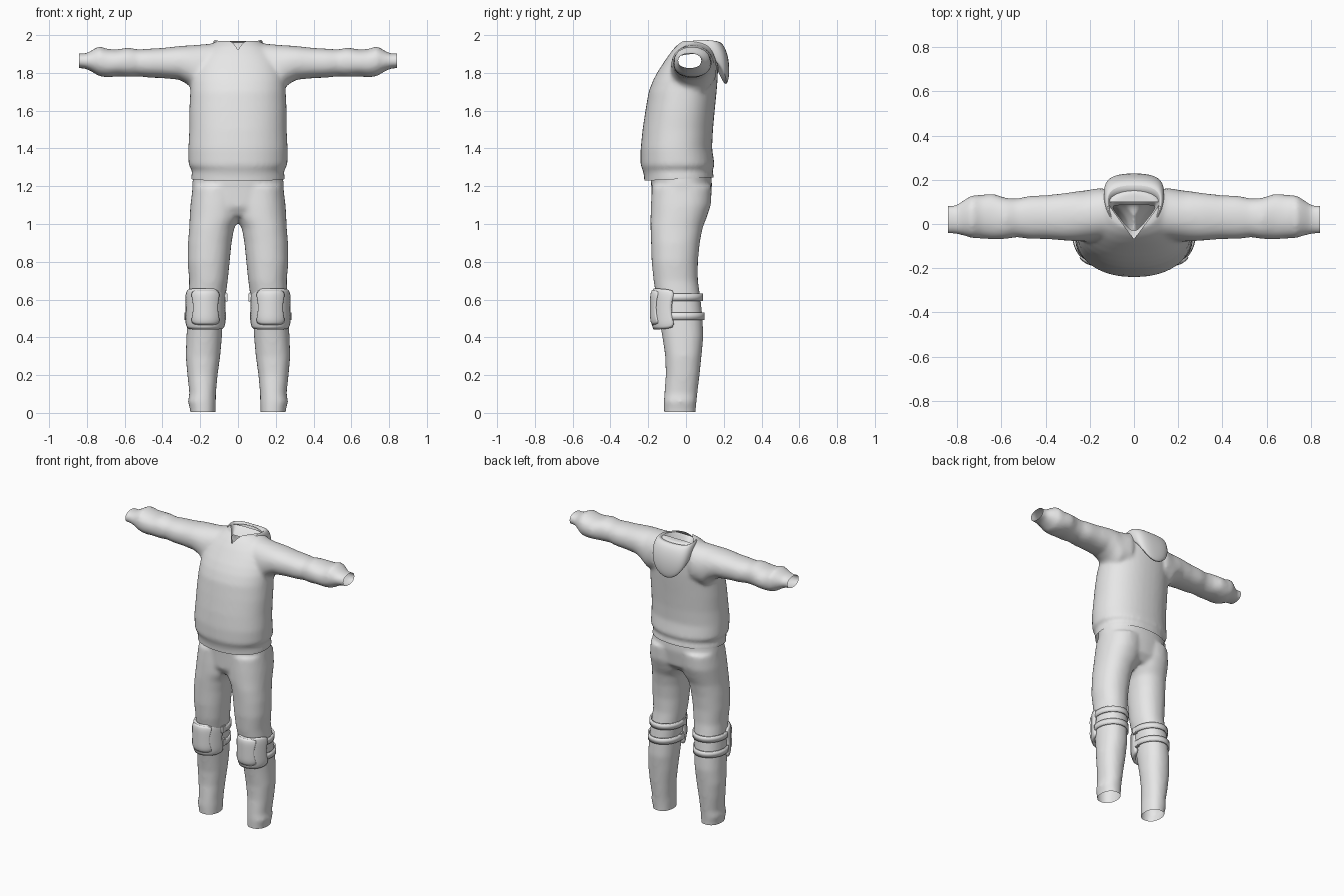
import bpy, bmesh, math
from mathutils import Vector

if "Cube" in bpy.data.objects:
    bpy.data.objects.remove(bpy.data.objects["Cube"])

grey = bpy.data.materials.new("cloth_grey")
grey.diffuse_color = (0.8, 0.8, 0.8, 1)
grey.use_nodes = True
grey.node_tree.nodes["Principled BSDF"].inputs["Base Color"].default_value = grey.diffuse_color


def finish(bm, name, angle=40):
    mesh = bpy.data.meshes.new(name)
    bm.to_mesh(mesh)
    bm.free()
    ob = bpy.data.objects.new(name, mesh)
    bpy.context.collection.objects.link(ob)
    mesh.materials.append(grey)
    bpy.ops.object.select_all(action='DESELECT')
    ob.select_set(True)
    bpy.context.view_layer.objects.active = ob
    bpy.ops.object.shade_smooth_by_angle(angle=math.radians(angle))
    return ob


def apply_modifier(ob, kind, **settings):
    mod = ob.modifiers.new(kind.lower(), kind)
    for key, value in settings.items():
        setattr(mod, key, value)
    bpy.context.view_layer.objects.active = ob
    bpy.ops.object.modifier_apply(modifier=mod.name)


def loft(bm, stations, axis='z', side=1, power=2.2, n=40):
    """Closed tube from (position, a0, a1, b0, b1) stations along z or x."""
    rings = []
    for t, a0, a1, b0, b1 in stations:
        ring = []
        for i in range(n):
            w = 2 * math.pi * i / n
            c, s = math.cos(w), math.sin(w)
            a = (a0 + a1) / 2 + (a1 - a0) / 2 * math.copysign(abs(c) ** (2 / power), c)
            b = (b0 + b1) / 2 + (b1 - b0) / 2 * math.copysign(abs(s) ** (2 / power), s)
            ring.append(bm.verts.new((side * a, b, t) if axis == 'z' else (side * t, a, b)))
        rings.append(ring)
    faces = [bm.faces.new(rings[0]), bm.faces.new(rings[-1])]
    for r, q in zip(rings, rings[1:]):
        faces += [bm.faces.new((r[i], r[(i + 1) % n], q[(i + 1) % n], q[i])) for i in range(n)]
    bmesh.ops.recalc_face_normals(bm, faces=faces)


def cut(bm, point, normal, clear=True):
    bmesh.ops.bisect_plane(bm, geom=bm.verts[:] + bm.edges[:] + bm.faces[:],
                           plane_co=point, plane_no=normal, clear_outer=clear)


def fuse(bm, name):
    """Merge overlapping tubes into one soft cloth skin; returns an editable bmesh."""
    ob = finish(bm, name)
    apply_modifier(ob, 'REMESH', mode='VOXEL', voxel_size=0.012)
    apply_modifier(ob, 'SMOOTH', factor=0.5, iterations=8)
    out = bmesh.new()
    out.from_mesh(ob.data)
    bpy.data.objects.remove(ob)
    return out


def grid_sheet(bm, rows):
    verts = [[bm.verts.new(p) for p in row] for row in rows]
    for r, q in zip(verts, verts[1:]):
        for i in range(len(r) - 1):
            bm.faces.new((r[i], r[i + 1], q[i + 1], q[i]))


# Sweater body: z, half width, front y, back y
body = [(1.2, .245, -.22, .145), (1.255, .248, -.222, .148), (1.28, .24, -.228, .138),
        (1.31, .262, -.24, .152), (1.4, .263, -.24, .138), (1.5, .258, -.23, .143),
        (1.6, .258, -.215, .152), (1.7, .253, -.198, .162), (1.76, .25, -.175, .167),
        (1.81, .24, -.148, .169), (1.86, .225, -.115, .17), (1.9, .2, -.088, .17),
        (1.94, .16, -.055, .165), (1.97, .11, -.02, .145)]
# Sleeves: x, front y, back y, bottom z, top z
sleeve = [(.14, -.07, .165, 1.7, 1.955), (.22, -.08, .152, 1.69, 1.948),
          (.265, -.078, .147, 1.738, 1.945), (.31, -.075, .14, 1.764, 1.942),
          (.4, -.068, .13, 1.772, 1.932), (.47, -.068, .128, 1.775, 1.928),
          (.53, -.06, .115, 1.782, 1.924), (.58, -.068, .118, 1.778, 1.934),
          (.64, -.07, .138, 1.782, 1.924), (.69, -.066, .132, 1.776, 1.926),
          (.735, -.064, .13, 1.782, 1.942), (.77, -.052, .108, 1.804, 1.922),
          (.805, -.046, .085, 1.822, 1.902), (.825, -.044, .084, 1.824, 1.904),
          (.88, -.044, .084, 1.826, 1.904)]
bm = bmesh.new()
loft(bm, [(z, -w, w, y0, y1) for z, w, y0, y1 in body])
for side in (1, -1):
    loft(bm, sleeve, 'x', side)
bm = fuse(bm, "sweater")
# Open hem, cuffs and V neck
cut(bm, (0, 0, 1.24), (0, .05, -1))
for side in (1, -1):
    cut(bm, (side * .842, 0, 0), (side, 0, 0))
    cut(bm, (0, -.07, 0), (side, -.73, 0), False)
cut(bm, (0, .1, 0), (0, 1, 0), False)
neck = []
for f in bm.faces:
    c = f.calc_center_median()
    if c.z > 1.85 and c.y < .1 and abs(c.x) < .73 * (c.y + .07):
        neck.append(f)
bmesh.ops.delete(bm, geom=neck, context='FACES')
finish(bm, "sweater", 60)

# Hood: from the V point round to the back; each row runs inner edge, rim, outside, lower edge, tuck
hood = [
    [(0, -.05, 1.885), (0, -.078, 1.912), (0, -.09, 1.908), (0, -.09, 1.9), (0, -.07, 1.89)],
    [(.05, .01, 1.9), (.062, -.025, 1.953), (.074, -.025, 1.95), (.085, -.025, 1.925), (.08, -.01, 1.91)],
    [(.09, .06, 1.9), (.112, .04, 1.988), (.13, .05, 1.975), (.143, .06, 1.93), (.13, .07, 1.92)],
    [(.1, .085, 1.9), (.125, .13, 2.0), (.15, .17, 1.935), (.135, .19, 1.84), (.115, .165, 1.87)],
    [(.06, .085, 1.9), (.085, .175, 2.006), (.11, .23, 1.88), (.085, .22, 1.735), (.07, .17, 1.82)],
    [(0, .085, 1.9), (0, .185, 2.006), (0, .243, 1.85), (0, .22, 1.68), (0, .17, 1.8)]]
bm = bmesh.new()
for side in (1, -1):
    grid_sheet(bm, [[(side * x, y, z) for x, y, z in row] for row in hood])
bmesh.ops.remove_doubles(bm, verts=bm.verts[:], dist=.0005)
bmesh.ops.recalc_face_normals(bm, faces=bm.faces[:])
# Outer side of the flap faces the back
flap = max(bm.faces, key=lambda f: f.calc_center_median().y)
if flap.normal.y < 0:
    bmesh.ops.reverse_faces(bm, faces=bm.faces[:])
ob = finish(bm, "hood", 80)
apply_modifier(ob, 'SUBSURF', levels=3)

# Trousers: legs as z, inner x, outer x, front y, back y, plus a pelvis
leg = [(-.03, .12, .25, -.115, .05), (.02, .119, .254, -.117, .052), (.06, .117, .265, -.118, .056),
       (.1, .117, .257, -.115, .06), (.2, .108, .268, -.107, .072), (.3, .094, .277, -.11, .082),
       (.4, .085, .273, -.125, .092), (.5, .08, .268, -.143, .088), (.6, .068, .263, -.155, .078),
       (.7, .054, .258, -.172, .063), (.8, .044, .267, -.182, .063), (.9, .034, .265, -.185, .073),
       (.98, .02, .258, -.188, .088), (1.03, -.01, .256, -.188, .108), (1.1, -.02, .252, -.186, .132),
       (1.2, -.02, .24, -.18, .137)]
pelvis = [(1.04, -.14, .14, -.15, .08), (1.09, -.235, .235, -.18, .122),
          (1.2, -.243, .243, -.184, .138), (1.32, -.232, .232, -.192, .13)]
bm = bmesh.new()
loft(bm, pelvis)
for side in (1, -1):
    loft(bm, leg, 'z', side)
bm = fuse(bm, "trousers")
cut(bm, (0, 0, .004), (0, 0, -1))
cut(bm, (0, 0, 1.28), (0, 0, 1))
finish(bm, "trousers", 60)


def pad_sheet(side, reach, half, grow, waist, mid):
    """Curved plate wrapped round the front of the knee with rounded corners."""
    rows = []
    for j in range(15):
        v = -1 + 2 * j / 14
        span = reach * (1 - waist * (1 - v * v)) * (1 - .1 * abs(v) ** 8)
        row = []
        for i in range(21):
            u = -1 + 2 * i / 20
            a = u * span
            z = mid + v * half * (1 - .1 * abs(u) ** 5)
            edge = 1 - .07 * abs(v) ** 6
            row.append((side * (.172 + (.108 + grow) * edge * math.sin(a)),
                        -.045 - (.137 + grow) * edge * math.cos(a), z))
        rows.append(row)
    bm = bmesh.new()
    grid_sheet(bm, rows)
    if side < 0:
        bmesh.ops.reverse_faces(bm, faces=bm.faces[:])
    return bm


for side, tag in ((1, "left"), (-1, "right")):
    # Knee pad shell and its raised cap
    for name, args, thick in (("knee_pad", (1.5, .108, 0, .12, .55), .02),
                              ("knee_cap", (.78, .092, .008, .22, .558), .014)):
        ob = finish(pad_sheet(side, *args), name + "_" + tag, 50)
        apply_modifier(ob, 'SOLIDIFY', thickness=thick, offset=-1)
    # Straps behind the knee, with a buckle on the inner side
    for level, z, cx, cy in (("upper", .612, .166, -.037), ("lower", .512, .174, -.028)):
        rows = []
        for i in range(33):
            a = math.radians(-25 + 230 * i / 32)
            x, y = side * (cx + .105 * math.cos(a)), cy + .121 * math.sin(a)
            rows.append([(x, y, z - .02), (x, y, z + .02)])
        bm = bmesh.new()
        grid_sheet(bm, rows)
        bmesh.ops.recalc_face_normals(bm, faces=bm.faces[:])
        ob = finish(bm, level + "_strap_" + tag)
        apply_modifier(ob, 'SOLIDIFY', thickness=.01, offset=0)
        bm = bmesh.new()
        bmesh.ops.create_cube(bm, size=1)
        bmesh.ops.scale(bm, vec=Vector((.02, .04, .05)), verts=bm.verts[:])
        bmesh.ops.translate(bm, vec=Vector((side * (cx - .1), cy - .03, z)), verts=bm.verts[:])
        bmesh.ops.bevel(bm, geom=bm.edges[:], offset=.004, segments=2, affect='EDGES')
        finish(bm, level + "_buckle_" + tag)
